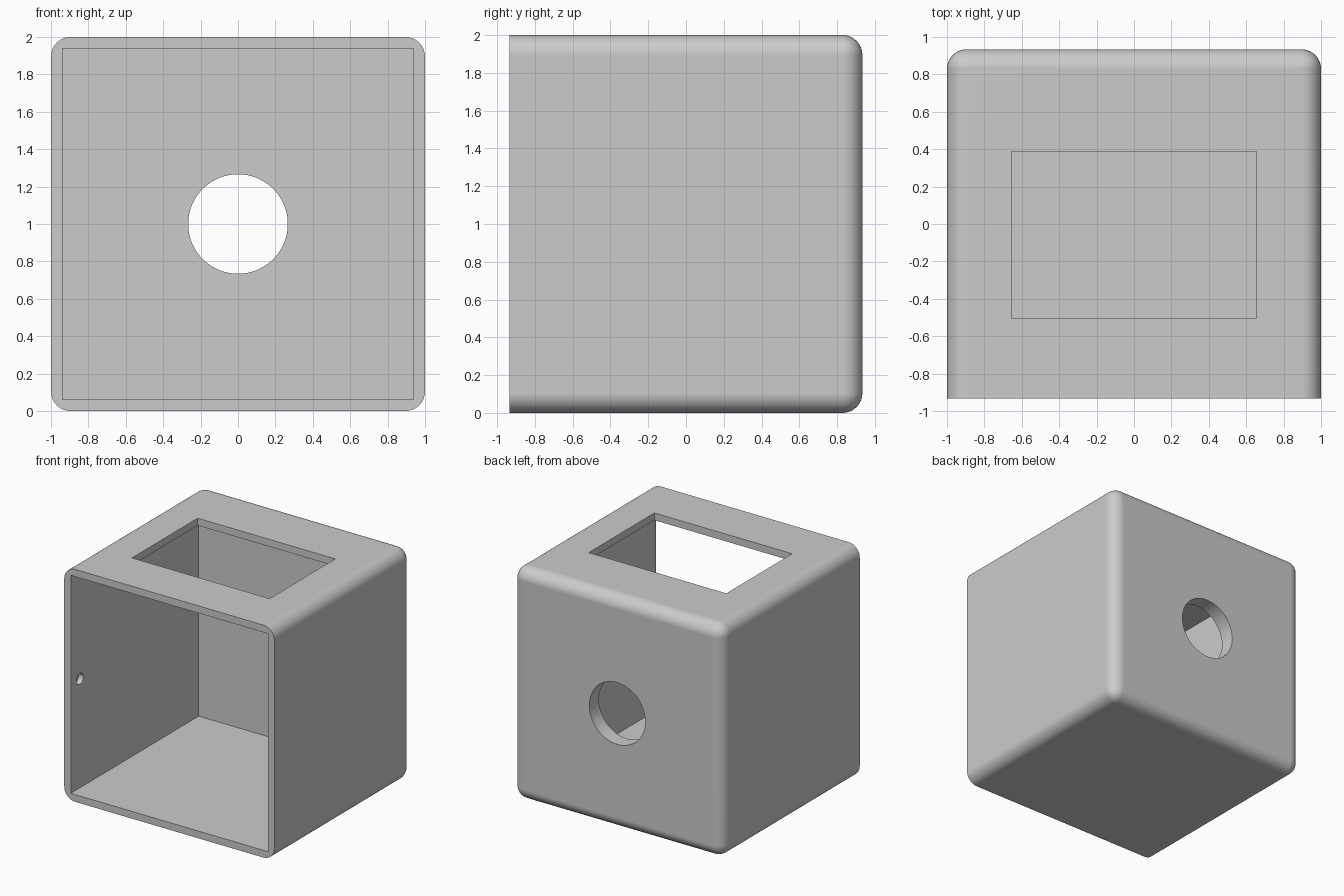
import bpy
import bmesh
import math
from mathutils import Matrix, Vector

default = bpy.data.objects.get("Cube")
if default:
    bpy.data.objects.remove(default, do_unlink=True)

HALF_DEPTH = 0.934
WALL = 0.0625
BACK_WALL = 0.13
ROUND = 0.105

grey = bpy.data.materials.new("plain grey")
grey.use_nodes = True
colour = (0.6, 0.6, 0.6, 1)
grey.diffuse_color = colour
grey.node_tree.nodes["Principled BSDF"].inputs["Base Color"].default_value = colour


def add_object(name, bm):
    mesh = bpy.data.meshes.new(name)
    bm.to_mesh(mesh)
    bm.free()
    mesh.materials.append(grey)
    obj = bpy.data.objects.new(name, mesh)
    bpy.context.collection.objects.link(obj)
    return obj


def box(low, high):
    low, high = Vector(low), Vector(high)
    bm = bmesh.new()
    place = Matrix.Translation((low + high) / 2) @ Matrix.Diagonal((*(high - low), 1))
    bmesh.ops.create_cube(bm, size=1, matrix=place)
    return bm


def cylinder(centre, axis, radius, length, sides):
    bm = bmesh.new()
    place = Matrix.Translation(centre) @ Matrix.Rotation(math.pi / 2, 4, axis)
    bmesh.ops.create_cone(bm, cap_ends=True, segments=sides, radius1=radius,
                          radius2=radius, depth=length, matrix=place)
    return bm


# Outer block, rounded everywhere but around the open front
bm = box((-1, -HALF_DEPTH, 0), (1, HALF_DEPTH, 2))
rounded = [e for e in bm.edges if any(v.co.y > 0 for v in e.verts)]
bmesh.ops.bevel(bm, geom=rounded, offset=ROUND, segments=10, profile=0.5,
                affect='EDGES', clamp_overlap=True)
housing = add_object("housing", bm)

# Cavity, top window, round back hole and the two blind pivot sockets
inner = 1 - WALL
cutters = [
    add_object("cavity_cutter", box((-inner, -1.2, WALL),
                                    (inner, HALF_DEPTH - BACK_WALL, 2 - WALL))),
    add_object("window_cutter", box((-0.655, -0.506, 1.7), (0.655, 0.388, 2.2))),
    add_object("back_hole_cutter", cylinder((0, HALF_DEPTH, 1), 'X', 0.266, 0.6, 96)),
]
for side in (-1, 1):
    cutters.append(add_object("socket_cutter",
                              cylinder((side * inner, -0.81, 1), 'Y', 0.047, 0.09, 32)))

bpy.ops.object.select_all(action='DESELECT')
bpy.context.view_layer.objects.active = housing
housing.select_set(True)
for cutter in cutters:
    cutter.hide_render = True
    mod = housing.modifiers.new("cut", 'BOOLEAN')
    mod.operation = 'DIFFERENCE'
    mod.solver = 'EXACT'
    mod.object = cutter
    bpy.ops.object.modifier_apply(modifier=mod.name)
    bpy.data.objects.remove(cutter, do_unlink=True)

# Smooth roundings, crisp edges, flat large faces
bpy.ops.object.shade_smooth_by_angle(angle=math.radians(30))
weighted = housing.modifiers.new("flat_faces", 'WEIGHTED_NORMAL')
weighted.keep_sharp = True
